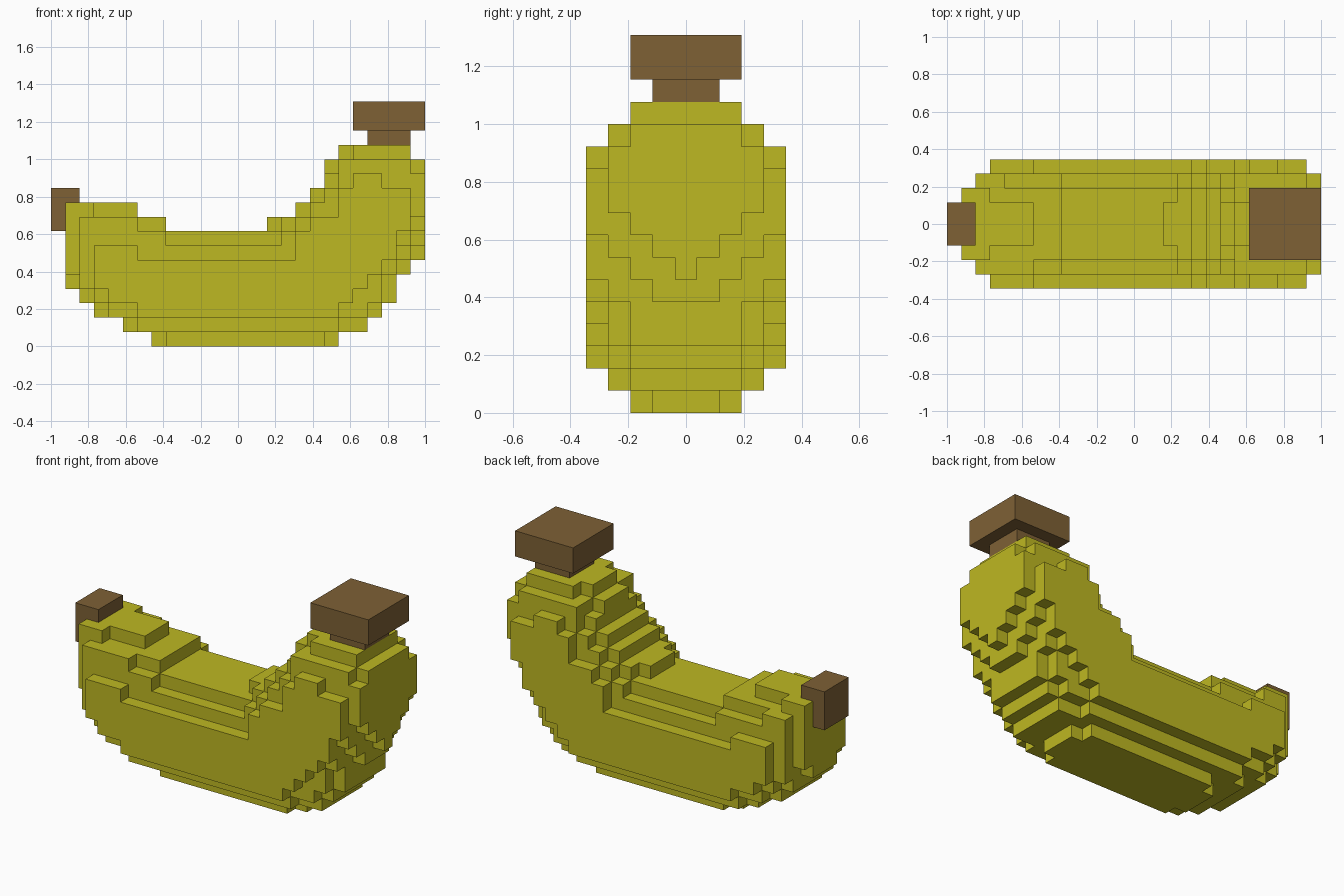
import bpy, bmesh
from mathutils import Vector

cube = bpy.data.objects.get("Cube")
if cube:
    bpy.data.objects.remove(cube, do_unlink=True)

U = 2 / 26  # block size


def material(name, rgb):
    m = bpy.data.materials.new(name)
    m.use_nodes = True
    m.diffuse_color = (*rgb, 1)
    m.node_tree.nodes["Principled BSDF"].inputs["Base Color"].default_value = (*rgb, 1)
    return m


yellow = material("banana yellow", (0.515, 0.479, 0.016))
brown = material("stem brown", (0.209, 0.119, 0.036))


def finish(bm, name, mat):
    me = bpy.data.meshes.new(name)
    bm.to_mesh(me)
    bm.free()
    me.materials.append(mat)
    ob = bpy.data.objects.new(name, me)
    bpy.context.collection.objects.link(ob)
    return ob


def box(name, x0, x1, half_y, z0, z1, mat):
    """Box in block units, x counted from the left edge."""
    bm = bmesh.new()
    bmesh.ops.create_cube(bm, size=1)
    for v in bm.verts:
        v.co = Vector((((x0 + x1) / 2 + v.co.x * (x1 - x0)) * U - 1,
                       v.co.y * 2 * half_y * U,
                       ((z0 + z1) / 2 + v.co.z * (z1 - z0)) * U))
    return finish(bm, name, mat)


# Slices of the fruit from the centre outwards: each row, bottom to top,
# lists the start and end of its filled spans
centre = [(7, 20), (5, 22), (3, 23), (2, 24), (1, 24), (1, 25), (1, 26), (1, 26),
          (1, 8, 15, 26), (1, 6, 17, 26), (18, 26), (19, 26), (19, 26), (20, 25)]
inner = list(centre)
inner[6] = (1, 25)
middle = [(8, 19), (5, 22), (3, 23), (2, 24), (2, 24), (1, 24), (1, 25), (1, 25),
          (1, 8, 16, 26), (1, 3, 17, 26), (18, 26), (19, 26), (20, 26), (21, 25)]
outer = [(), (6, 20), (4, 22), (3, 23), (2, 23), (2, 24), (2, 24), (2, 8, 16, 25),
         (2, 6, 17, 25), (18, 26), (19, 26), (20, 26), (20, 25)]
side = [(), (), (6, 20), (4, 21), (3, 22), (3, 23), (3, 6, 17, 24), (17, 24),
        (18, 25), (20, 25), (20, 25), (21, 23)]
slices = [centre, inner, middle, outer, side]

cells = set()
for j in range(-4, 5):
    for k, row in enumerate(slices[abs(j)]):
        if j == 3 and k == 8:
            row = (2, 4, 17, 25)  # shorter shoulder at the back
        for a, b in zip(row[::2], row[1::2]):
            cells.update((i, j, k) for i in range(a, b))

# Skin of the blocks: only faces with no neighbour
bm = bmesh.new()
corners = {}


def vert(p):
    key = tuple(round(c * 2) for c in p)
    if key not in corners:
        corners[key] = bm.verts.new((p.x * U - 1, p.y * U, p.z * U))
    return corners[key]


for c in sorted(cells):
    mid = Vector((c[0] + 0.5, c[1], c[2] + 0.5))
    for axis in range(3):
        for s in (-1, 1):
            n = [0, 0, 0]
            n[axis] = s
            if tuple(a + b for a, b in zip(c, n)) in cells:
                continue
            n = Vector(n)
            u = Vector([float(q == (axis + 1) % 3) for q in range(3)])
            v = n.cross(u)
            bm.faces.new([vert(mid + n / 2 + u * a / 2 + v * b / 2)
                          for a, b in ((-1, -1), (1, -1), (1, 1), (-1, 1))])

# Merge coplanar block faces into large flat ones
bmesh.ops.dissolve_limit(bm, angle_limit=0.01, verts=bm.verts[:], edges=bm.edges[:])
finish(bm, "banana_body", yellow)

# Stem and blossom end
box("stem_neck", 22, 25, 1.5, 14, 15, brown)
box("stem_cap", 21, 26, 2.5, 15, 17, brown)
box("blossom_tip", 0, 2, 1.5, 8, 11, brown)
